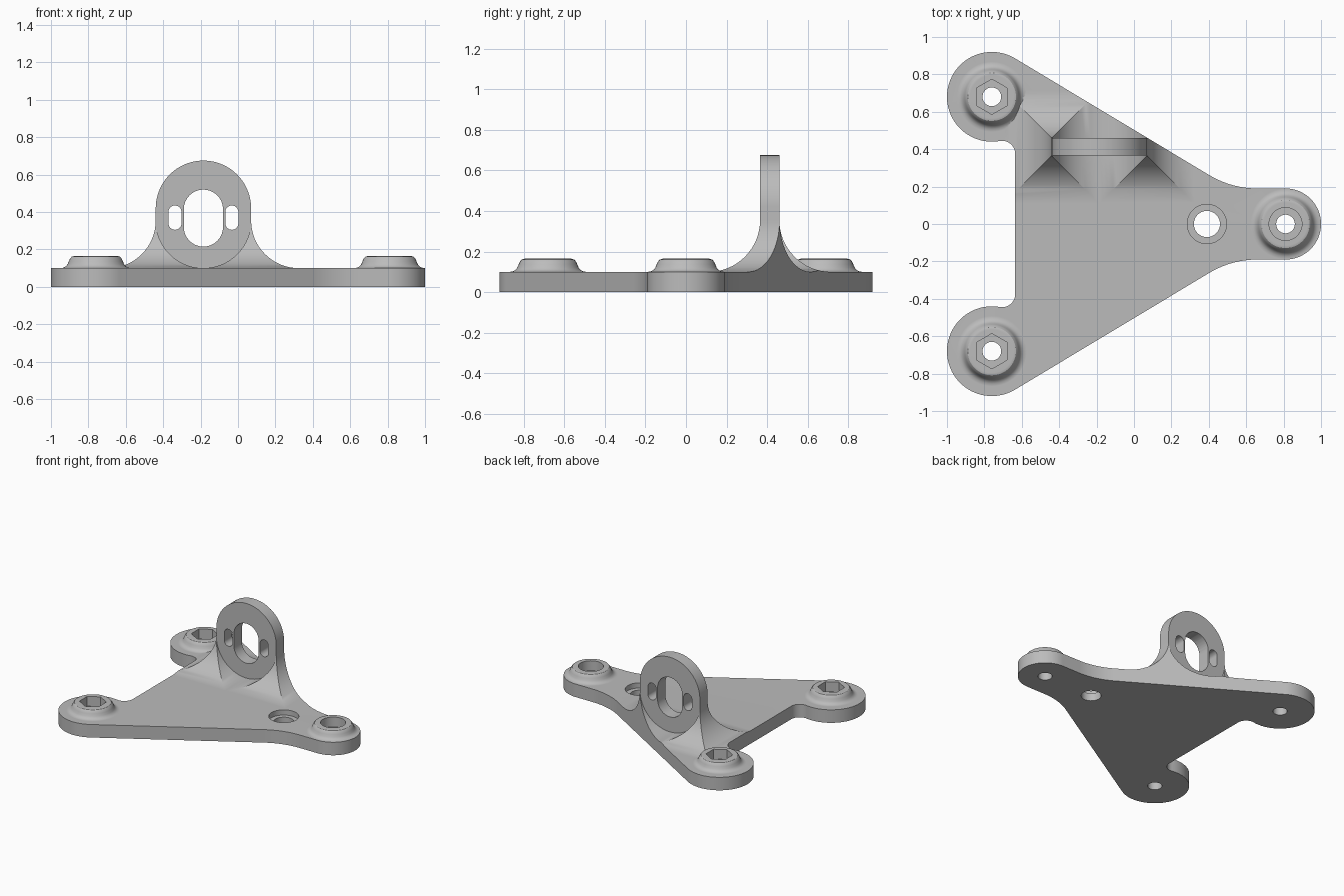
import bpy, bmesh
from math import sin, cos, radians, sqrt, atan2, degrees

cube = bpy.data.objects.get("Cube")
if cube:
    bpy.data.objects.remove(cube)

grey = bpy.data.materials.new("plain grey")
grey.use_nodes = True
grey.diffuse_color = (0.5, 0.5, 0.5, 1)
grey.node_tree.nodes["Principled BSDF"].inputs["Base Color"].default_value = (0.5, 0.5, 0.5, 1)


def arc(cx, cy, r, start, end, steps=16):
    angles = [radians(start + (end - start) * i / steps) for i in range(steps + 1)]
    return [(cx + r * cos(a), cy + r * sin(a)) for a in angles]


def circle(cx, cy, r, sides=64, turn=0):
    return arc(cx, cy, r, turn, turn + 360, sides)[:-1]


def slot(cx, low, high, r):
    return arc(cx, high, r, 0, 180) + arc(cx, low, r, 180, 360)


def loft(name, rings):
    """Skin a stack of equal-length closed rings and cap both ends."""
    bm = bmesh.new()
    loops = [[bm.verts.new(p) for p in ring] for ring in rings]
    n = len(loops[0])
    for a, b in zip(loops, loops[1:]):
        for i in range(n):
            j = (i + 1) % n
            bm.faces.new((a[i], a[j], b[j], b[i]))
    bm.faces.new(loops[0][::-1])
    bm.faces.new(loops[-1])
    bmesh.ops.recalc_face_normals(bm, faces=bm.faces[:])
    mesh = bpy.data.meshes.new(name)
    bm.to_mesh(mesh)
    bm.free()
    mesh.materials.append(grey)
    obj = bpy.data.objects.new(name, mesh)
    bpy.context.collection.objects.link(obj)
    return obj


def prism(name, pts, low, high, axis="Z"):
    if axis == "Z":
        return loft(name, [[(x, y, h) for x, y in pts] for h in (low, high)])
    return loft(name, [[(x, h, z) for x, z in pts] for h in (low, high)])


def combine(target, tool, operation):
    """Apply a boolean and discard the tool."""
    mod = target.modifiers.new("combine", "BOOLEAN")
    mod.operation, mod.object, mod.solver = operation, tool, "EXACT"
    bpy.context.view_layer.objects.active = target
    bpy.ops.object.modifier_apply(modifier=mod.name)
    bpy.data.objects.remove(tool)


PLATE = 0.1
LUG_X, LUG_R, LUG_FRONT, LUG_BACK = -0.185, 0.255, 0.365, 0.46
LOW, HIGH = PLATE + LUG_R, 0.42
FEET = [(-0.76, 0.68), (-0.76, -0.68), (0.81, 0)]


# Upright lug with concave flared foot, rounded at the top
def lug_ring(z, half, flare):
    x0, x1 = LUG_X - half, LUG_X + half
    y0, y1 = LUG_FRONT - flare, LUG_BACK + flare
    return [(x0, y0, z), (x1, y0, z), (x1, y1, z), (x0, y1, z)]


rings = [lug_ring(0.03, 2 * LUG_R, LUG_R)]
for i in range(16, -1, -1):
    a = radians(90 * i / 16)
    flare = LUG_R * (1 - cos(a))
    rings.append(lug_ring(LOW - LUG_R * sin(a), LUG_R + flare, flare))
for i in range(25):
    a = radians(89.5 * i / 24)
    rings.append(lug_ring(HIGH + LUG_R * sin(a), LUG_R * cos(a), 0))
lug = loft("lug", rings)

# Round clearance on both faces of the lug, then its three slots
for low, high in ((-0.4, LUG_FRONT), (LUG_BACK, 1.2)):
    combine(lug, prism("clearance", circle(LUG_X, LOW, LUG_R), low, high, "Y"), "DIFFERENCE")
for dx, low, high, r in ((0, 0.32, 0.415, 0.105), (-0.152, 0.34, 0.4, 0.035), (0.152, 0.34, 0.4, 0.035)):
    combine(lug, prism("slot", slot(LUG_X + dx, low, high, r), 0.2, 0.6, "Y"), "DIFFERENCE")

# Slab with the lug and flared bosses
bracket = prism("mounting_bracket", [(-1.2, -1.2), (1.2, -1.2), (1.2, 1.2), (-1.2, 1.2)], 0, PLATE)
combine(bracket, lug, "UNION")
boss_profile = [(0.188, 0.05), (0.188, 0.1), (0.172, 0.103), (0.16, 0.11), (0.151, 0.121),
                (0.144, 0.138), (0.138, 0.151), (0.129, 0.161), (0.115, 0.165)]
for x, y in FEET:
    boss = loft("boss", [[(px, py, z) for px, py in circle(x, y, r)] for r, z in boss_profile])
    combine(bracket, boss, "UNION")

# Trim everything to the three-lobed outline
foot_x, foot_y = FEET[0]
foot_r, inner_x, fillet = 0.24, -0.635, 0.07
fx = inner_x - fillet
fy = foot_y - sqrt((foot_r + fillet) ** 2 - (fx - foot_x) ** 2)
touch = degrees(atan2(fy - foot_y, fx - foot_x))
half = arc(0.81, 0, 0.19, 0, 90)
half += arc(0.66, 0.69, 0.5, -90, -121)
half += arc(foot_x, foot_y, foot_r, 59, 360 + touch, 40)
half += arc(fx, fy, fillet, 180 + touch, 0, 10)[1:]
outline = half + [(x, -y) for x, y in half[:0:-1]]
combine(bracket, prism("outline", outline, -0.5, 1), "INTERSECT")

# Bolt holes: hexagon pockets on the wide feet, round ones elsewhere
for x, y in FEET:
    combine(bracket, prism("hole", circle(x, y, 0.05, 32), -0.1, 0.3), "DIFFERENCE")
    pocket = circle(x, y, 0.094, 6, 30) if y else circle(x, y, 0.088, 48)
    combine(bracket, prism("pocket", pocket, 0.09, 0.3), "DIFFERENCE")
combine(bracket, prism("hole", circle(0.39, 0, 0.07, 48), -0.1, 0.3), "DIFFERENCE")
combine(bracket, prism("counterbore", circle(0.39, 0, 0.105, 48), 0.06, 0.3), "DIFFERENCE")

# Smooth the curved surfaces, keep edges crisp
bpy.ops.object.select_all(action="DESELECT")
bracket.select_set(True)
bpy.context.view_layer.objects.active = bracket
bpy.ops.object.shade_smooth_by_angle(angle=radians(25))
weighted = bracket.modifiers.new("even shading", "WEIGHTED_NORMAL")
weighted.keep_sharp = True
